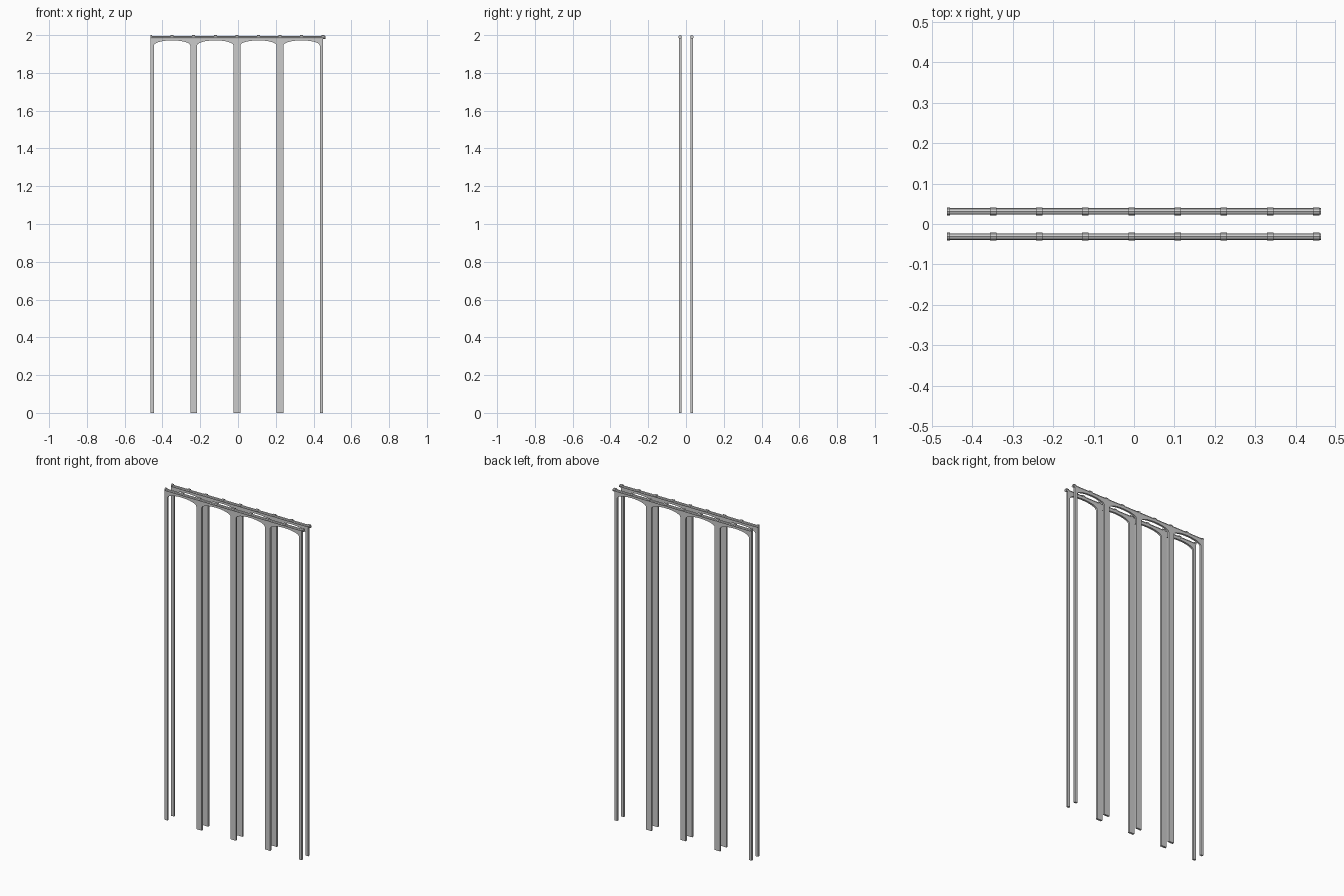
import bpy, math

if "Cube" in bpy.data.objects:
    bpy.data.objects.remove(bpy.data.objects["Cube"])

PITCH = 0.2285      # spacing between post centres
X0 = -0.463         # left edge of the frame
HALF = 0.018        # half width of a full post
X1 = X0 + 4 * PITCH # right edge of the frame
T = 0.012           # frame thickness
SPRING, CROWN, TOP = 1.945, 1.972, 1.992


def arcade(name, y):
    # one flat outline: posts, arched openings and header
    pts = [(X0, TOP), (X0, 0)]
    for i in range(4):
        a = X0 + i * PITCH + HALF
        b = X0 + (i + 1) * PITCH - HALF
        pts.append((a, 0))
        mid, r = (a + b) / 2, (b - a) / 2
        for k in range(17):
            t = math.pi * (1 - k / 16)
            pts.append((mid + r * math.cos(t), SPRING + (CROWN - SPRING) * math.sin(t)))
        pts.append((b, 0))
    pts += [(X1, 0), (X1, TOP)]
    n = len(pts)
    verts = [(x, y - T / 2, z) for x, z in pts] + [(x, y + T / 2, z) for x, z in pts]
    faces = [list(range(n)), list(range(2 * n - 1, n - 1, -1))]
    faces += [[i, n + i, n + (i + 1) % n, (i + 1) % n] for i in range(n)]
    me = bpy.data.meshes.new(name)
    me.from_pydata(verts, [], faces)
    ob = bpy.data.objects.new(name, me)
    bpy.context.collection.objects.link(ob)


def rod(name, x0, x1, y, z, r):
    bpy.ops.mesh.primitive_cylinder_add(vertices=8, radius=r, depth=x1 - x0,
        location=((x0 + x1) / 2, y, z), rotation=(0, math.pi / 2, 0))
    bpy.context.object.name = name


for side, s in (("front", -1), ("back", 1)):
    y = s * 0.031
    arcade(side + "_arcade", y)
    # rail along the header, projecting at the right end
    rod(side + "_rail", X0, 0.463, y, 1.987, 0.008)
    # small clips gripping the rail
    for i in range(9):
        x = X0 + i * PITCH / 2
        rod(f"{side}_clip_{i}", max(X0, x - 0.008), x + 0.008, y, 1.9905, 0.0095)
